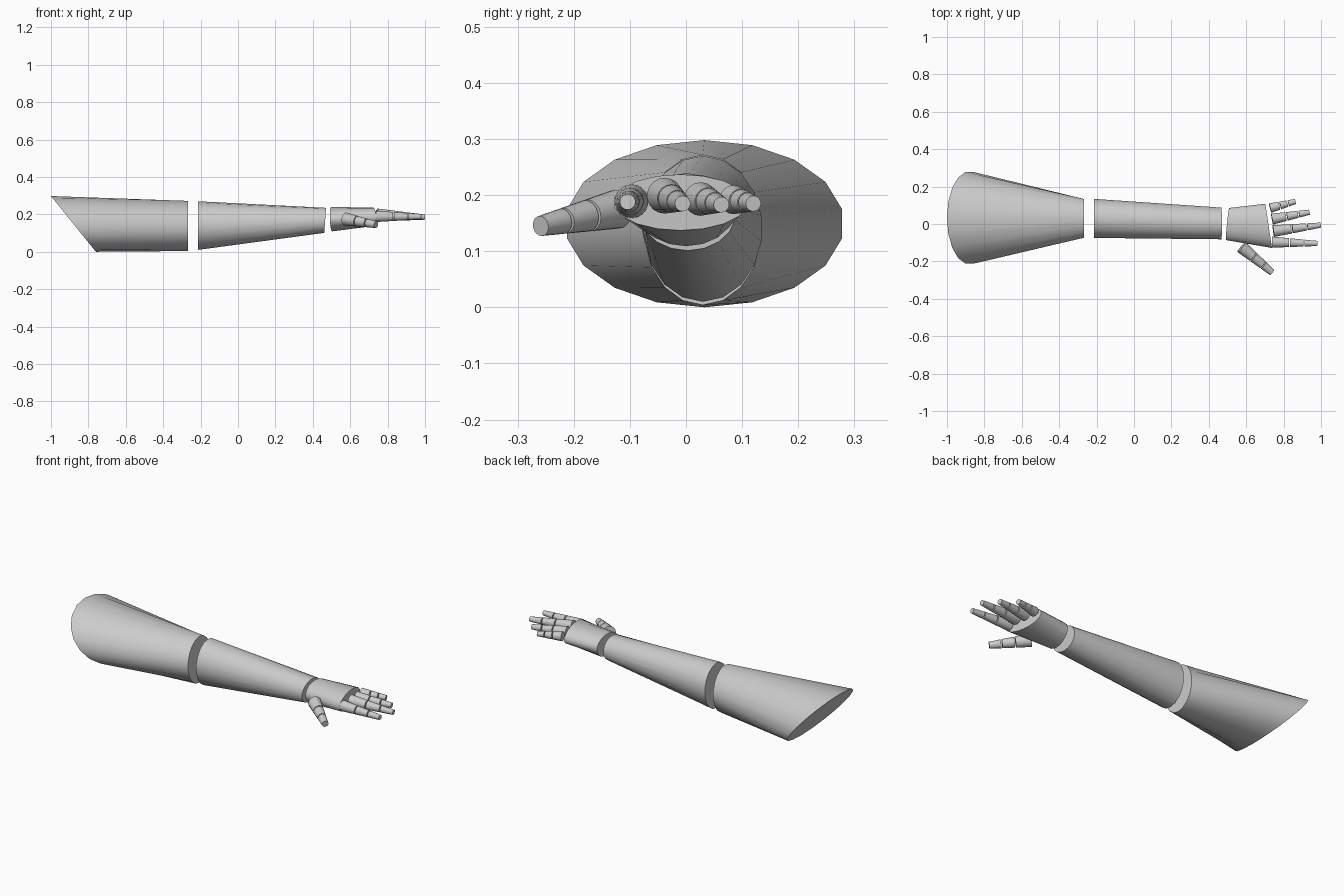
import bpy, bmesh
from math import sin, cos, tau, radians
from mathutils import Vector

if "Cube" in bpy.data.objects:
    bpy.data.objects.remove(bpy.data.objects["Cube"])


def finish(name, rings):
    """Skin a list of vertex rings into a capped solid."""
    bm = bmesh.new()
    loops = [[bm.verts.new(p) for p in ring] for ring in rings]
    n = len(loops[0])
    for a, b in zip(loops, loops[1:]):
        for i in range(n):
            j = (i + 1) % n
            bm.faces.new((a[i], a[j], b[j], b[i]))
    bm.faces.new(loops[0][::-1])
    bm.faces.new(loops[-1])
    bmesh.ops.recalc_face_normals(bm, faces=bm.faces)
    mesh = bpy.data.meshes.new(name)
    bm.to_mesh(mesh)
    bm.free()
    ob = bpy.data.objects.new(name, mesh)
    bpy.context.collection.objects.link(ob)
    bpy.ops.object.select_all(action='DESELECT')
    ob.select_set(True)
    bpy.context.view_layer.objects.active = ob
    bpy.ops.object.shade_smooth_by_angle(angle=radians(35))
    return ob


def ellipse(x, y, z, ry, rz, lean_y=0, lean_z=0, n=18):
    """Cross-section of the arm; the leans tilt its plane along x."""
    ring = []
    for i in range(n):
        s, c = sin(tau * i / n), cos(tau * i / n)
        ring.append((x + lean_y * s + lean_z * c, y + ry * s, z + rz * c))
    return ring


def finger(name, base, tip, r0, r1, n=18):
    """Three tapering segments from base to tip with small gaps."""
    base, tip = Vector(base), Vector(tip)
    d = tip - base
    side = d.cross(Vector((0, 0, 1))).normalized()
    up = side.cross(d).normalized()
    gap = 0.006 / d.length
    spans = ((0, 0.4 - gap), (0.4, 0.72 - gap), (0.72, 1))
    for k, (t0, t1) in enumerate(spans):
        rings = []
        for t in (t0, t1):
            r = r0 + (r1 - r0) * t
            rings.append([base + d * t + r * (cos(tau * i / n) * up + sin(tau * i / n) * side)
                          for i in range(n)])
        finish(f"{name}_segment_{k + 1}", rings)


# arm sections
finish("upper_arm", [ellipse(-0.88, 0.033, 0.149, 0.249, 0.149, 0, -0.12),
                     ellipse(-0.267, 0.03, 0.138, 0.105, 0.134)])
finish("forearm", [ellipse(-0.215, 0.03, 0.14, 0.106, 0.13),
                   ellipse(0.466, 0.003, 0.168, 0.086, 0.067, 0, 0.005)])
finish("palm", [ellipse(0.50, 0, 0.174, 0.087, 0.065, 0.009, -0.003),
                ellipse(0.72, -0.01, 0.187, 0.12, 0.05, -0.018, 0)])

# fingers and thumb
finger("thumb", (0.575, -0.123, 0.175), (0.738, -0.259, 0.145), 0.035, 0.018)
finger("index_finger", (0.738, -0.097, 0.189), (0.98, -0.104, 0.188), 0.03, 0.014)
finger("middle_finger", (0.745, -0.038, 0.199), (0.998, -0.006, 0.185), 0.032, 0.014)
finger("ring_finger", (0.738, 0.026, 0.193), (0.938, 0.063, 0.183), 0.03, 0.014)
finger("little_finger", (0.728, 0.085, 0.192), (0.863, 0.12, 0.185), 0.026, 0.014)
